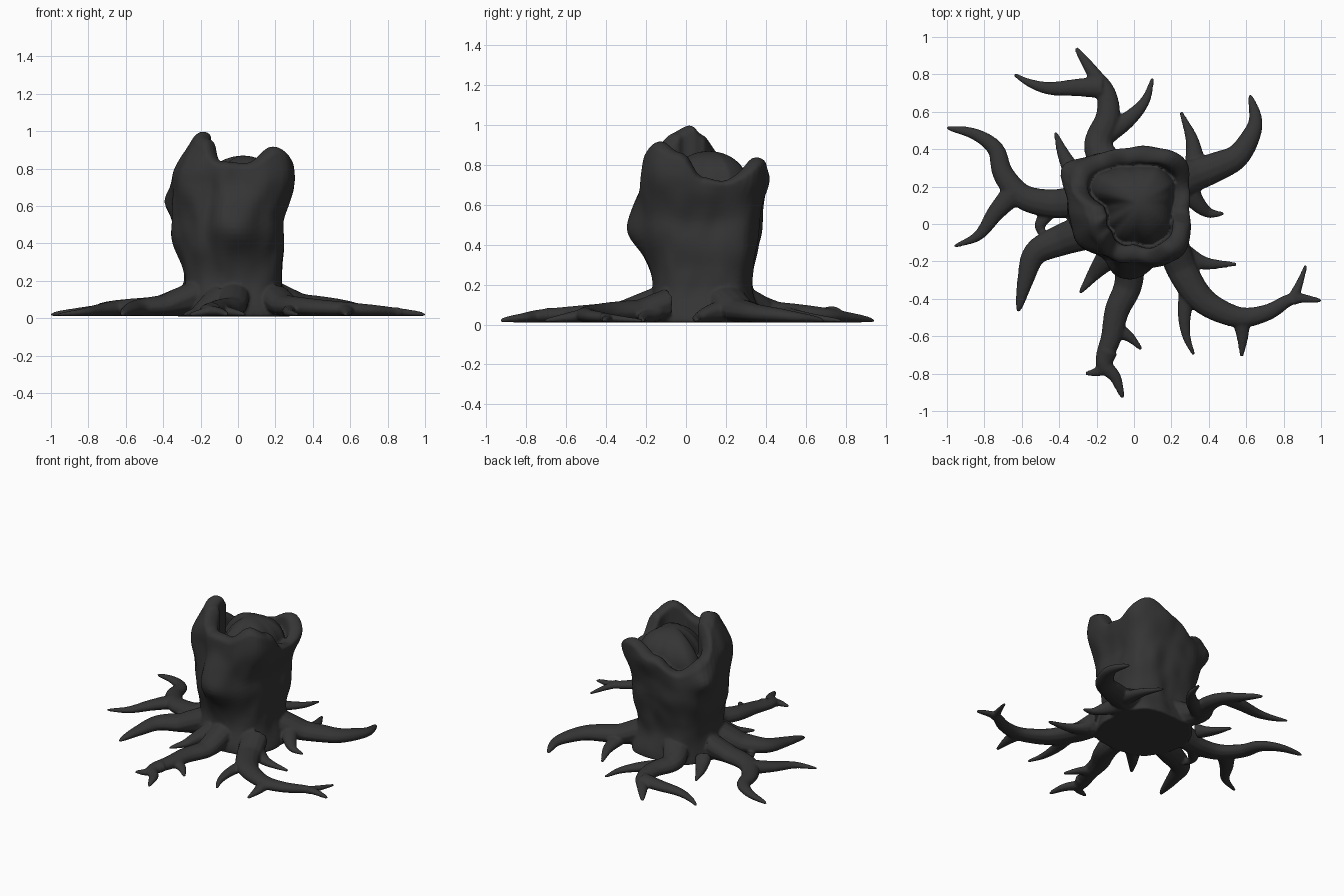
import bpy, bmesh, math
from mathutils import Vector, noise

if "Cube" in bpy.data.objects:
    bpy.data.objects.remove(bpy.data.objects["Cube"])

CX, CY = -0.02, 0.08          # trunk axis
SEG = 72
bm = bmesh.new()


def smooth_mix(a, b, t):
    t = t * t * (3 - 2 * t)
    return a + (b - a) * t


# Trunk radius every 45 degrees, at several heights
LEVELS = [
    (0.01, [.30, .33, .29, .32, .30, .30, .28, .32]),
    (0.20, [.25, .29, .25, .30, .27, .27, .24, .27]),
    (0.50, [.27, .33, .28, .36, .33, .31, .36, .31]),
    (0.75, [.32, .39, .33, .35, .33, .31, .29, .37]),
    (1.02, [.32, .37, .32, .30, .21, .24, .26, .33]),
]
# Lumps and grooves: angle, height, angular width, height width, amount
BUMPS = [(150, .63, 15, .09, .08), (242, .58, 10, .25, -.03), (180, .44, 14, .08, .015),
         (20, .55, 18, .15, -.02), (95, .50, 14, .12, .02), (215, .70, 14, .12, .02),
         (272, .47, 18, .10, .02)]
# Broken rim: angle, height (three peaks)
RIM = [(0, .74), (20, .72), (55, .84), (88, .76), (120, .68), (150, .77), (178, .95),
       (200, 1.0), (225, .96), (252, .84), (285, .83), (315, .92), (340, .86), (360, .74)]


def rim_height(deg):
    for (a, ha), (b, hb) in zip(RIM, RIM[1:]):
        if a <= deg <= b:
            return smooth_mix(ha, hb, (deg - a) / (b - a))


def around(row, deg):
    k = deg / 45
    i = int(k)
    return smooth_mix(row[i % 8], row[(i + 1) % 8], k - i)


def trunk_radius(deg, z):
    r = around(LEVELS[-1][1], deg)
    for (za, ra), (zb, rb) in zip(LEVELS, LEVELS[1:]):
        if za <= z <= zb:
            r = smooth_mix(around(ra, deg), around(rb, deg), (z - za) / (zb - za))
            break
    for a, h, da, dh, amount in BUMPS:
        d = (deg - a + 180) % 360 - 180
        r += amount * math.exp(-(d / da) ** 2 - ((z - h) / dh) ** 2)
    a = math.radians(deg)
    r += .014 * noise.noise(Vector((math.cos(a) * 3, math.sin(a) * 3, z * 7)))
    return r


def skin(rings):
    """Bridge closed rings of points and cap both ends."""
    vs = [[bm.verts.new(p) for p in ring] for ring in rings]
    n = len(vs[0])
    for a, b in zip(vs, vs[1:]):
        for i in range(n):
            j = (i + 1) % n
            bm.faces.new((a[i], a[j], b[j], b[i]))
    bm.faces.new(vs[0][::-1])
    bm.faces.new(vs[-1])


# Trunk: outer wall, rounded broken rim, short inner wall, domed core in the hollow
FLOOR = .655
trunk = []
for step in range(50):
    ring = []
    for s in range(SEG):
        deg = 360 * s / SEG
        a = math.radians(deg)
        top = rim_height(deg)
        r_top = trunk_radius(deg, top) - .02
        r_floor = min(.27, (r_top - .06) * .92)
        ox = oy = 0
        if step < 28:
            z = .01 + (top - .04) * step / 27
            r = trunk_radius(deg, z)
        elif step < 33:
            t = math.pi * (step - 27) / 6
            z = top - .03 + .03 * math.sin(t)
            r = r_top - .025 + .045 * math.cos(t)
        elif step < 39:
            t = (step - 33) / 5
            z = top - .03 + (min(FLOOR, top - .03) - top + .03) * t
            r = (r_top - .07) * (1 - t) + r_floor * t
        else:
            t = (step - 38) / 11.3 * math.pi / 2
            z = FLOOR + (.87 - FLOOR) * math.sin(t)
            r = r_floor * math.cos(t)
            ox, oy = .045 * math.sin(t), .03 * math.sin(t)
        ring.append((CX + ox + r * math.cos(a), CY + oy + r * math.sin(a), z))
    trunk.append(ring)
skin(trunk)


def root(width, *pts, taper=.67, sides=12, steps=6):
    """Tapered root lying on the ground, along a smooth path of (x, y) points."""
    p = [Vector(q) for q in pts]
    p = [2 * p[0] - p[1]] + p + [2 * p[-1] - p[-2]]
    path = []
    for i in range(1, len(p) - 2):
        for k in range(steps):
            t = k / steps
            path.append(.5 * (2 * p[i] + (p[i + 1] - p[i - 1]) * t
                              + (2 * p[i - 1] - 5 * p[i] + 4 * p[i + 1] - p[i + 2]) * t ** 2
                              + (3 * p[i] - p[i - 1] - 3 * p[i + 1] + p[i + 2]) * t ** 3))
    path.append(p[-2])
    rings = []
    last = len(path) - 1
    for i, c in enumerate(path):
        d = (path[min(i + 1, last)] - path[max(i - 1, 0)]).normalized()
        near = max(0, .42 - (c - Vector((CX, CY))).length)
        w = .009 + (width - .009) * (1 - i / last) ** taper
        mid = .016 + w * .55 + .35 * near
        ring = []
        for s in range(sides):
            a = 2 * math.pi * s / sides
            sn = math.sin(a)
            z = mid + sn * w * .75 if sn > 0 else mid + sn * (mid - .01)
            ring.append((c.x - d.y * w * math.cos(a), c.y + d.x * w * math.cos(a), z))
        rings.append(ring)
    skin(rings)


def fork(width, *pts):
    root(width, *pts, taper=.95)


# Back-left root and its forks
root(.09, (-.12, .28), (-.19, .42), (-.14, .57), (-.15, .7), (-.22, .81), (-.31, .94))
fork(.06, (-.17, .73), (-.3, .73), (-.45, .725), (-.56, .755), (-.64, .80))
fork(.06, (-.15, .48), (-.03, .56), (.06, .66), (.1, .78))
fork(.055, (-.32, .26), (-.38, .38), (-.42, .49))
# Left root and its forks
root(.085, (-.3, .12), (-.45, .11), (-.6, .15), (-.7, .27), (-.74, .4), (-.85, .48), (-1.0, .515))
fork(.065, (-.64, .17), (-.74, .06), (-.83, -.06), (-.96, -.12))
root(.045, (-.42, .1), (-.5, 0), (-.48, -.08))
# Front-left roots
root(.1, (-.22, -.03), (-.4, -.09), (-.53, -.16), (-.58, -.3), (-.62, -.47))
fork(.075, (-.12, -.16), (-.2, -.25), (-.29, -.37))
# Front root and its forks
root(.085, (-.02, -.12), (-.03, -.32), (-.09, -.46), (-.12, -.6), (-.16, -.74), (-.1, -.82), (-.06, -.93))
fork(.05, (-.11, -.56), (-.03, -.6), (.04, -.67))
fork(.055, (-.14, -.68), (-.18, -.78), (-.26, -.8))
# Front-right root and its forks
root(.09, (.2, -.1), (.27, -.27), (.35, -.39), (.45, -.46), (.58, -.5), (.72, -.47), (.85, -.4), (1.0, -.41))
fork(.05, (.29, -.33), (.27, -.48), (.28, -.6), (.32, -.7))
fork(.055, (.57, -.49), (.58, -.6), (.575, -.71))
fork(.035, (.84, -.42), (.88, -.33), (.92, -.22))
fork(.06, (.26, -.16), (.38, -.21), (.55, -.215))
# Back-right root and its forks
root(.1, (.18, .2), (.32, .26), (.45, .31), (.55, .36), (.62, .46), (.65, .56), (.62, .69))
fork(.06, (.33, .3), (.31, .45), (.25, .6))
fork(.065, (.27, .22), (.33, .12), (.4, .06), (.48, .055))

# Fuse trunk and roots into one organic skin
bmesh.ops.recalc_face_normals(bm, faces=bm.faces)
mesh = bpy.data.meshes.new("stump")
bm.to_mesh(mesh)
bm.free()
bark = bpy.data.materials.new("dark_bark")
bark.diffuse_color = (.035, .035, .035, 1)
bark.use_nodes = True
bark.node_tree.nodes["Principled BSDF"].inputs["Base Color"].default_value = bark.diffuse_color
mesh.materials.append(bark)
stump = bpy.data.objects.new("stump", mesh)
bpy.context.collection.objects.link(stump)
remesh = stump.modifiers.new("fuse", 'REMESH')
remesh.mode = 'VOXEL'
remesh.voxel_size = .008
remesh.use_smooth_shade = True
soften = stump.modifiers.new("soften", 'SMOOTH')
soften.factor = .5
soften.iterations = 5
